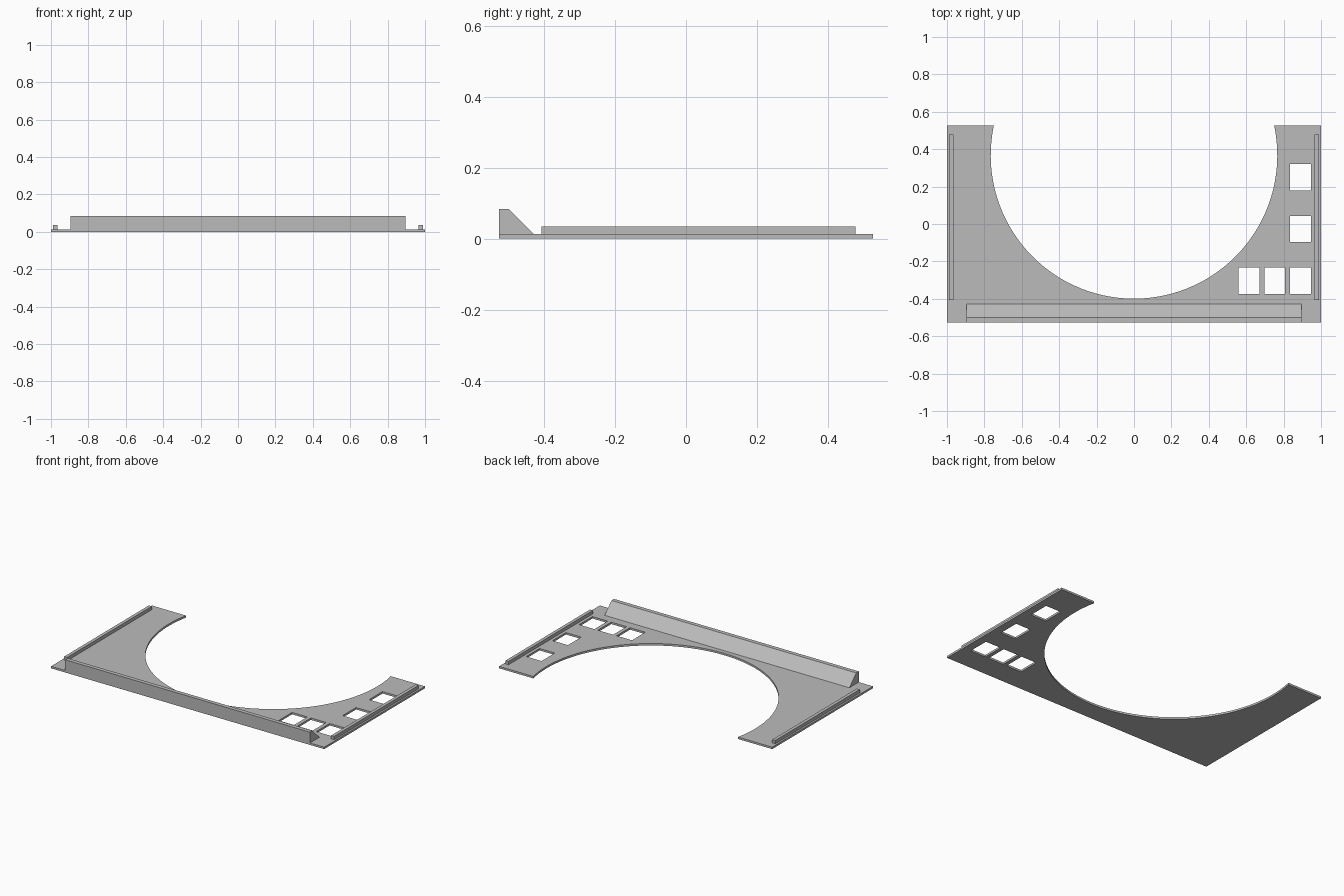
import bpy
import bmesh
import math

cube = bpy.data.objects.get("Cube")
if cube:
    bpy.data.objects.remove(cube, do_unlink=True)

THICK = 0.013          # plate thickness
HALF_DEPTH = 0.527

grey = bpy.data.materials.new("plain grey")
grey.use_nodes = True
GREY = (0.5, 0.5, 0.5, 1)
grey.diffuse_color = GREY
grey.node_tree.nodes["Principled BSDF"].inputs["Base Color"].default_value = GREY


def prism(name, outline, offset):
    """Solid made by sweeping a flat outline along an offset."""
    bm = bmesh.new()
    face = bm.faces.new([bm.verts.new(p) for p in outline])
    swept = bmesh.ops.extrude_face_region(bm, geom=[face])["geom"]
    verts = [v for v in swept if isinstance(v, bmesh.types.BMVert)]
    bmesh.ops.translate(bm, verts=verts, vec=offset)
    bmesh.ops.recalc_face_normals(bm, faces=bm.faces)
    mesh = bpy.data.meshes.new(name)
    bm.to_mesh(mesh)
    bm.free()
    mesh.materials.append(grey)
    obj = bpy.data.objects.new(name, mesh)
    bpy.context.collection.objects.link(obj)
    return obj


def box(name, x0, x1, y0, y1, z0, z1):
    outline = [(x0, y0, z0), (x1, y0, z0), (x1, y1, z0), (x0, y1, z0)]
    return prism(name, outline, (0, 0, z1 - z0))


# Base plate outline: straight sides and a large round bay open at the back
radius, centre_y = 0.766, 0.367
end = math.asin((HALF_DEPTH - centre_y) / radius)
steps = 96
outline = [(-1, HALF_DEPTH, 0), (-1, -HALF_DEPTH, 0),
           (1, -HALF_DEPTH, 0), (1, HALF_DEPTH, 0)]
for i in range(steps + 1):
    a = end - (math.pi + 2 * end) * i / steps
    outline.append((radius * math.cos(a), centre_y + radius * math.sin(a), 0))
plate = prism("base_plate", outline, (0, 0, THICK))

# Square openings in an L along the left corner
columns = (0.615, 0.7525, 0.89)
rows = (-0.303, -0.026, 0.25)
spots = [(x, rows[0]) for x in columns] + [(columns[-1], y) for y in rows[1:]]
for x, y in spots:
    cutter = box("opening_cutter", x - 0.056, x + 0.056, y - 0.07, y + 0.07, -0.1, 0.1)
    cutter.hide_render = True
    cut = plate.modifiers.new("opening", "BOOLEAN")
    cut.operation = "DIFFERENCE"
    cut.solver = "EXACT"
    cut.object = cutter
    bpy.context.view_layer.objects.active = plate
    bpy.ops.object.modifier_apply(modifier=cut.name)
    bpy.data.objects.remove(cutter, do_unlink=True)

# Front lip with a sloping back
lip_profile = [(-HALF_DEPTH, THICK), (-HALF_DEPTH, 0.084), (-0.5, 0.084), (-0.429, THICK)]
prism("front_lip", [(-0.896, y, z) for y, z in lip_profile], (1.792, 0, 0))

# Side rails
for side, name in ((1, "left_rail"), (-1, "right_rail")):
    xs = sorted((side * 0.966, side * 0.988))
    box(name, xs[0], xs[1], -0.407, 0.478, THICK, 0.035)
